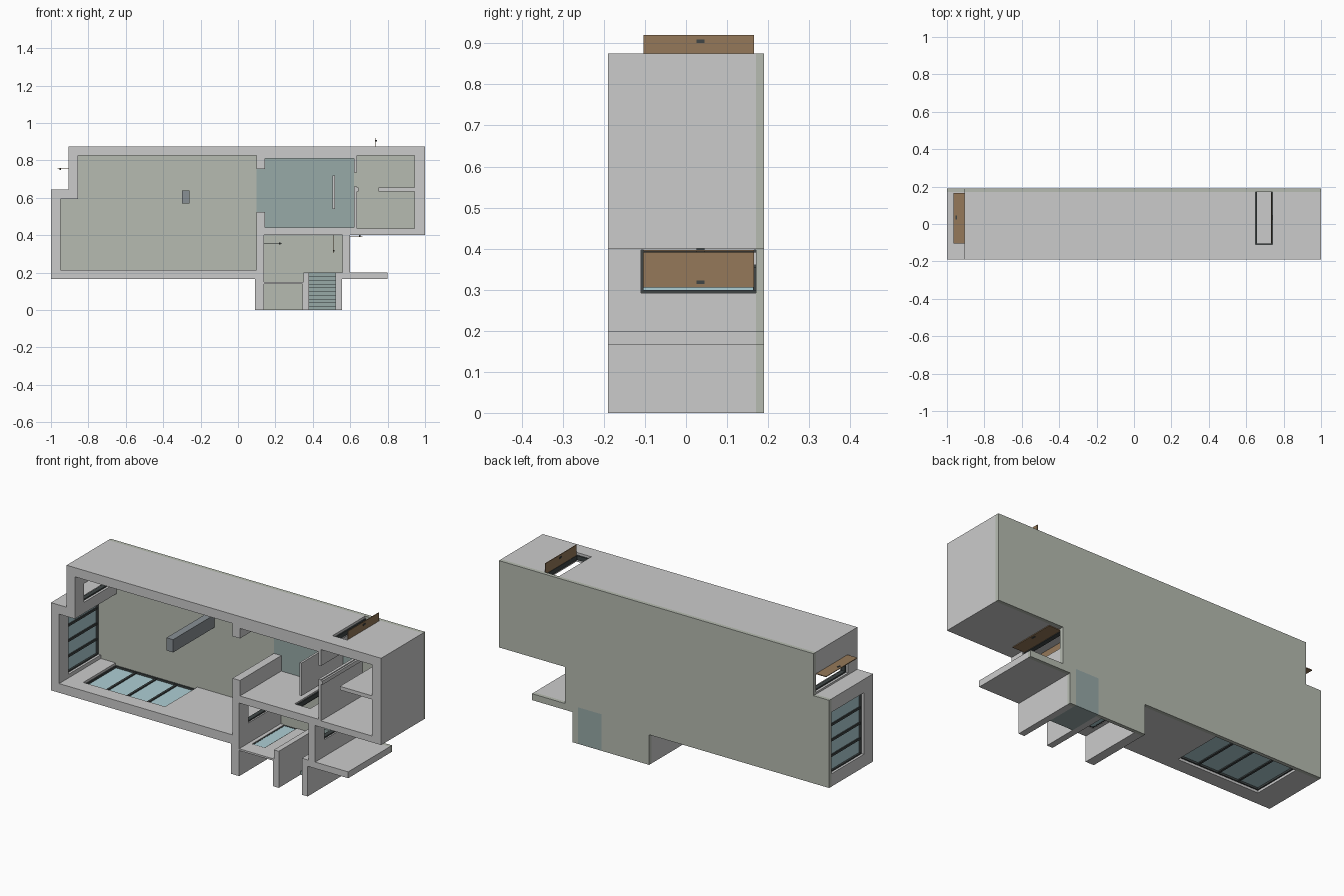
import bpy, bmesh

if "Cube" in bpy.data.objects:
    bpy.data.objects.remove(bpy.data.objects["Cube"])

FRONT, FLOOR, BACK = -0.19, 0.17, 0.19   # wall tops, floor level, underside
HEAD = -0.11                             # head of doors and windows


def material(name, rgb):
    m = bpy.data.materials.new(name)
    m.diffuse_color = (*rgb, 1)
    m.use_nodes = True
    m.node_tree.nodes["Principled BSDF"].inputs["Base Color"].default_value = m.diffuse_color
    return m


SLAB = material("floor_grey", (0.47, 0.50, 0.44))
BLUE = material("blue_floor", (0.31, 0.40, 0.39))
DARK = material("dark_frame", (0.05, 0.06, 0.06))
GLASS = material("glass", (0.42, 0.62, 0.66))
WOOD = material("wood", (0.30, 0.19, 0.10))
STEEL = material("column_grey", (0.25, 0.28, 0.30))


def prism(name, pts, y0, y1, mat=None):
    """Extrude an x-z outline from y0 to y1."""
    bm = bmesh.new()
    face = bm.faces.new([bm.verts.new((x, y0, z)) for x, z in pts])
    ext = bmesh.ops.extrude_face_region(bm, geom=[face])
    for v in ext["geom"]:
        if isinstance(v, bmesh.types.BMVert):
            v.co.y = y1
    bmesh.ops.recalc_face_normals(bm, faces=bm.faces)
    me = bpy.data.meshes.new(name)
    bm.to_mesh(me)
    bm.free()
    ob = bpy.data.objects.new(name, me)
    bpy.context.collection.objects.link(ob)
    if mat:
        me.materials.append(mat)
    return ob


def box(name, x0, x1, y0, y1, z0, z1, mat=None):
    return prism(name, [(x0, z0), (x1, z0), (x1, z1), (x0, z1)], y0, y1, mat)


def cut(target, cutter):
    mod = target.modifiers.new("cut", 'BOOLEAN')
    mod.operation, mod.solver, mod.object = 'DIFFERENCE', 'EXACT', cutter
    bpy.context.view_layer.objects.active = target
    bpy.ops.object.modifier_apply(modifier=mod.name)
    bpy.data.objects.remove(cutter)


# wall block and floor slab share one outline
outline = [(-1, .165), (.09, .165), (.09, 0), (.555, 0), (.555, .165), (.8, .165),
           (.8, .2), (.6, .2), (.6, .4), (1, .4), (1, .875), (-.905, .875),
           (-.905, .645), (-1, .645)]
walls = prism("walls", outline, FRONT, FLOOR)
slab = prism("floor_slab", outline, FLOOR, BACK, SLAB)

# rooms hollowed out of the wall block
rooms = [
    [(-.95, .215), (.10, .215), (.10, .825), (-.855, .825), (-.855, .595), (-.95, .595)],
    [(.145, .44), (.62, .44), (.62, .81), (.145, .81)],
    [(.635, .655), (.945, .655), (.945, .825), (.635, .825)],
    [(.635, .435), (.945, .435), (.945, .635), (.635, .635)],
    [(.14, .15), (.35, .15), (.35, .2), (.56, .2), (.56, .4), (.14, .4)],
    [(.14, -.1), (.345, -.1), (.345, .14), (.14, .14)],
    [(.38, -.1), (.52, -.1), (.52, .22), (.38, .22)],
    # full-height passages
    [(.08, .525), (.16, .525), (.16, .755), (.08, .755)],
    [(.61, .66), (.65, .66), (.65, .735), (.61, .735)],
    [(.645, .62), (.75, .62), (.75, .67), (.645, .67)],
]
for r in rooms:
    cut(walls, prism("cutter", r, -.3, .3))


def opening(name, axis, w0, w1, a0, a1, panes=0):
    """Cut a hole through a wall (w0..w1 along axis), then frame and glaze it."""
    def part(n, lo, hi, y0, y1, d0, d1, mat=None):
        if axis == 'x':
            return box(n, d0, d1, y0, y1, lo, hi, mat)
        return box(n, lo, hi, y0, y1, d0, d1, mat)

    cut(walls, part("cutter", a0, a1, HEAD, .3, w0 - .004, w1 + .004))
    t, mid = .007, (w0 + w1) / 2
    h = min((w1 - w0) * .3, .012)
    part(name + "_jamb_a", a0, a0 + t, HEAD, FLOOR, mid - h, mid + h, DARK)
    part(name + "_jamb_b", a1 - t, a1, HEAD, FLOOR, mid - h, mid + h, DARK)
    part(name + "_head", a0 + t, a1 - t, HEAD, HEAD + t, mid - h, mid + h, DARK)
    if panes:
        part(name + "_sill", a0 + t, a1 - t, FLOOR - t, FLOOR, mid - h, mid + h, DARK)
        part(name + "_glass", a0 + t, a1 - t, HEAD + t, FLOOR - t, mid - .002, mid + .002, GLASS)
        for i in range(1, panes):
            c = a0 + (a1 - a0) * i / panes
            part(f"{name}_bar_{i}", c - .006, c + .006, HEAD + t, FLOOR - t,
                 mid - h * .7, mid + h * .7, DARK)


# windows
opening("side_window", 'x', -1, -.95, .235, .572, 4)
opening("long_window", 'z', .165, .215, -.86, -.365, 4)
opening("porch_window", 'z', .14, .15, .16, .24, 1)
# doorways
opening("top_doorway", 'z', .825, .875, .65, .74)
opening("left_doorway", 'x', -.905, -.855, .655, .757)
opening("right_doorway", 'x', .56, .60, .292, .397)
opening("inner_doorway", 'z', .40, .44, .42, .515)
opening("hall_doorway", 'x', .10, .14, .26, .36)


def door(name, x0, x1, z0, z1, hx, hz, mat=WOOD):
    """Open door leaf with a handle passing through it."""
    box(name, x0, x1, HEAD + .006, FLOOR - .004, z0, z1, mat)
    along_z = z1 - z0 > x1 - x0
    dx, dz = (.005, .004) if along_z else (.004, .005)
    box(name + "_handle", hx - dx, hx + dx, .025, .045, hz - dz, hz + dz, DARK)


door("top_door", .735, .739, .835, .92, .737, .905)
door("left_door", -.965, -.865, .753, .757, -.95, .755)
door("right_door", .575, .665, .393, .397, .652, .395)
door("inner_door", .510, .514, .305, .402, .512, .318)
door("hall_door", .14, .235, .353, .357, .222, .355, DARK)

# blue room floor, column and thin partition
prism("blue_floor", [(.145, .44), (.62, .44), (.62, .81), (.145, .81), (.145, .755),
                     (.10, .755), (.10, .525), (.145, .525)], FLOOR - .003, FLOOR, BLUE)
box("column", -.30, -.26, FRONT, FLOOR, .57, .64, STEEL)
box("partition", .506, .518, FRONT, FLOOR - .003, .54, .72)

# stairs, set through the floor slab
cut(slab, box("cutter", .38, .52, .1, .3, -.1, .2))
N = 10
for i in range(N):
    z1 = .2 * (N - i) / N
    box(f"stair_{i + 1}", .38, .52, FLOOR - .017 * (i + 1), BACK, z1 - .2 / N, z1, BLUE)
